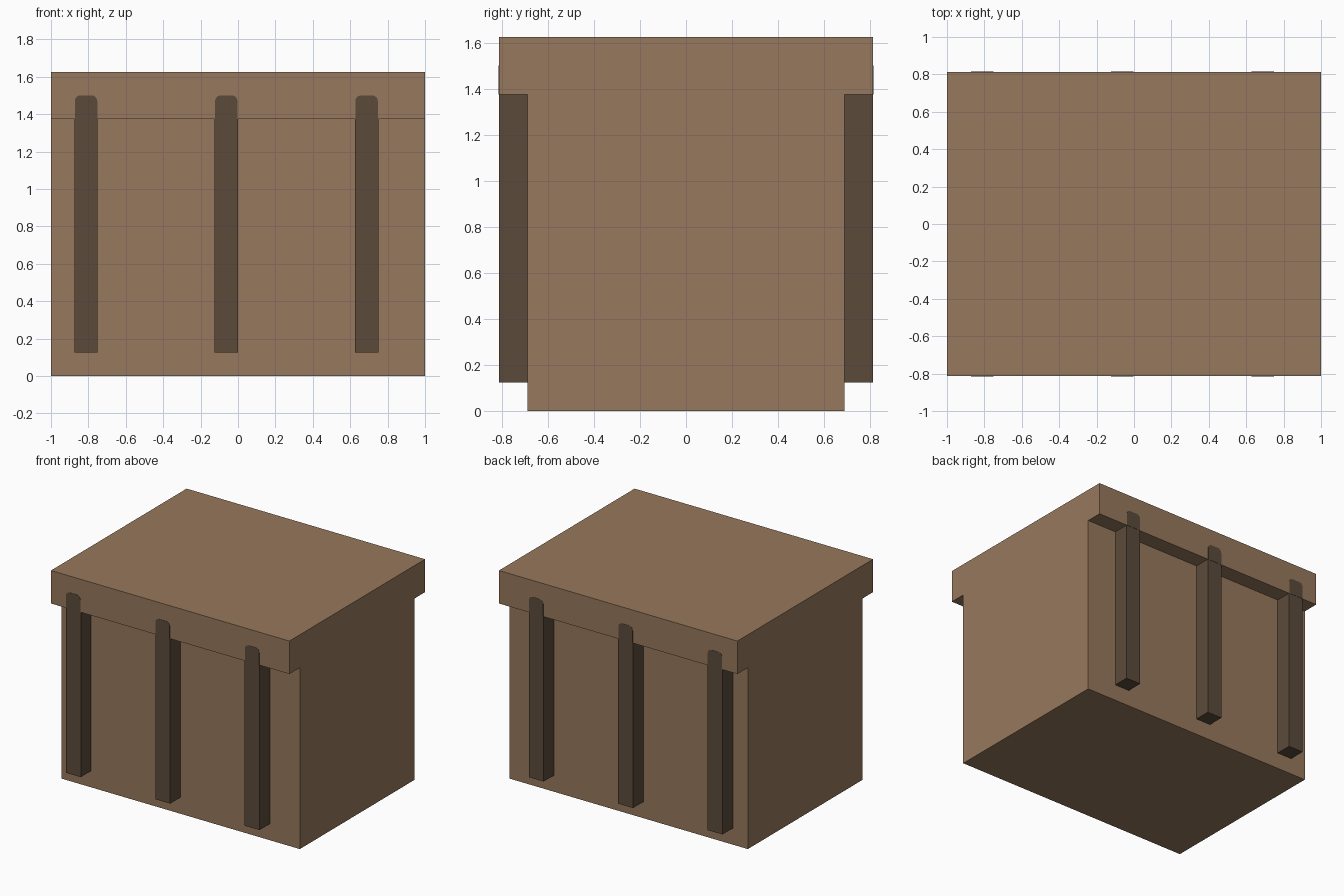
import bpy
import bmesh
import math

cube = bpy.data.objects.get("Cube")
if cube:
    bpy.data.objects.remove(cube, do_unlink=True)

U = 0.125                      # building module
HALF_X = 8 * U
BODY_Y, LID_Y = 5.5 * U, 6.5 * U
LID_BOTTOM, TOP = 11 * U, 13 * U


def make_material(name, rgb):
    mat = bpy.data.materials.new(name)
    mat.use_nodes = True
    colour = (*rgb, 1.0)
    mat.diffuse_color = colour
    mat.node_tree.nodes["Principled BSDF"].inputs["Base Color"].default_value = colour
    return mat


def extrude_profile(name, points, direction, mat):
    """Close a planar outline and extrude it along a direction."""
    bm = bmesh.new()
    face = bm.faces.new([bm.verts.new(p) for p in points])
    result = bmesh.ops.extrude_face_region(bm, geom=[face], use_keep_orig=True)
    verts = [g for g in result["geom"] if isinstance(g, bmesh.types.BMVert)]
    bmesh.ops.translate(bm, vec=direction, verts=verts)
    bmesh.ops.recalc_face_normals(bm, faces=bm.faces)
    mesh = bpy.data.meshes.new(name)
    bm.to_mesh(mesh)
    bm.free()
    mesh.materials.append(mat)
    obj = bpy.data.objects.new(name, mesh)
    bpy.context.collection.objects.link(obj)
    return obj


def rounded_tab(x, y, width, bottom, top, radius):
    """Upright outline with rounded upper corners."""
    half = width / 2
    points = [(x - half, y, bottom), (x + half, y, bottom)]
    for side, start in ((1, 0), (-1, 90)):
        for step in range(5):
            a = math.radians(start + step * 22.5)
            points.append((x + side * (half - radius) + radius * math.cos(a), y,
                           top - radius + radius * math.sin(a)))
    return points


wood = make_material("light brown wood", (0.305, 0.188, 0.109))
dark = make_material("dark brown wood", (0.105, 0.071, 0.044))

# Box body with a lid that overhangs at front and back
half_outline = [(BODY_Y, 0), (BODY_Y, LID_BOTTOM), (LID_Y, LID_BOTTOM), (LID_Y, TOP)]
outline = half_outline + [(-y, z) for y, z in reversed(half_outline)]
extrude_profile("box_with_lid", [(-HALF_X, y, z) for y, z in outline],
                (2 * HALF_X, 0, 0), wood)

# Upright slats front and back, each with a rounded tab on the lid edge
for side_name, side in (("front", -1), ("back", 1)):
    for place, x in (("right", -6.5 * U), ("middle", -0.5 * U), ("left", 5.5 * U)):
        a, b = x - U / 2, x + U / 2
        y = side * BODY_Y
        extrude_profile(f"{side_name}_{place}_slat",
                        [(a, y, U), (b, y, U), (b, y, LID_BOTTOM), (a, y, LID_BOTTOM)],
                        (0, side * U, 0), dark)
        tab = rounded_tab(x, side * LID_Y, 0.12, LID_BOTTOM, 12 * U, 0.03)
        extrude_profile(f"{side_name}_{place}_tab", tab, (0, side * 0.002, 0), dark)
